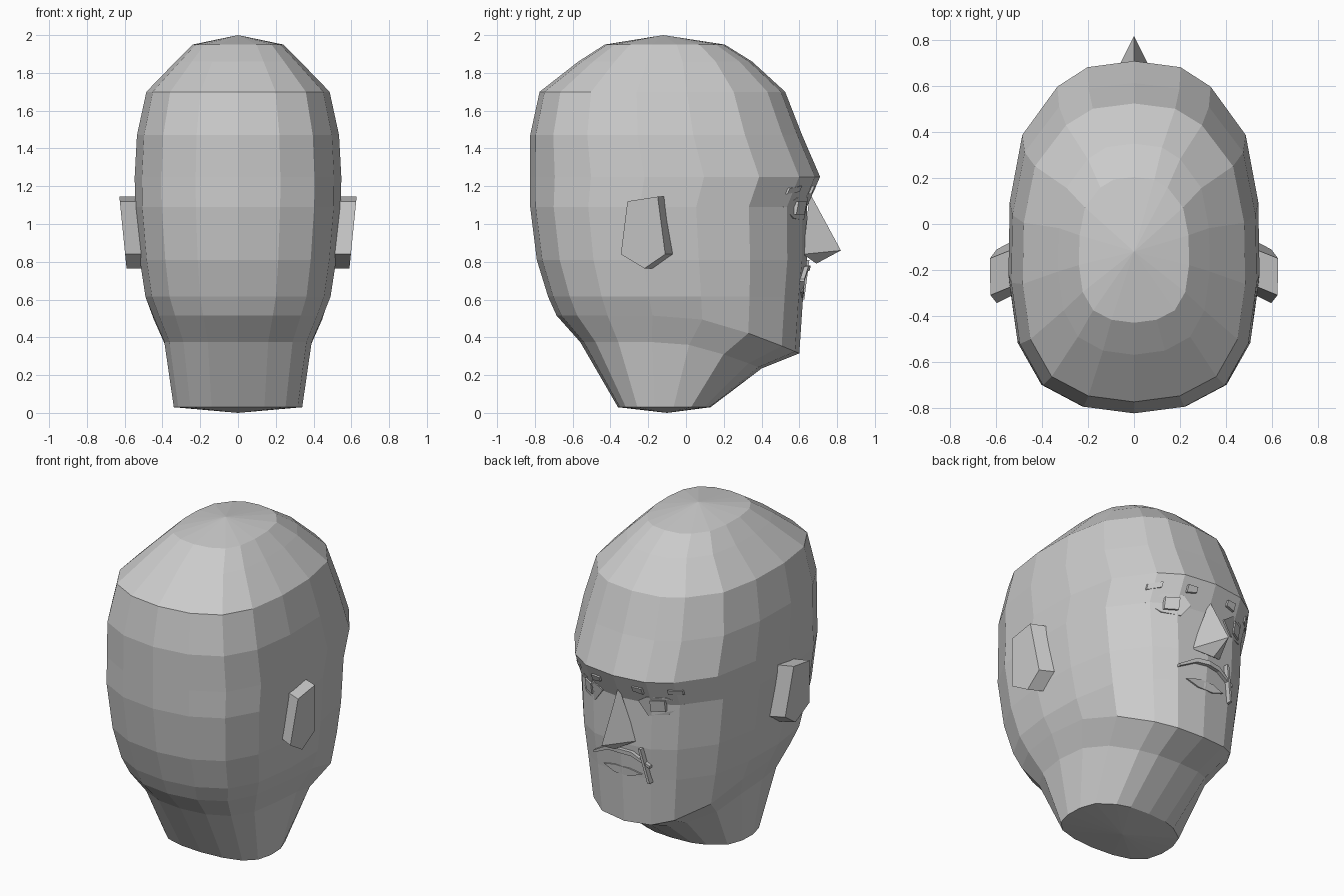
import bpy, bmesh

cube = bpy.data.objects.get("Cube")
if cube:
    bpy.data.objects.remove(cube)

grey = bpy.data.materials.new("plain_grey")
grey.use_nodes = True
COLOUR = (0.6, 0.6, 0.6, 1)
grey.diffuse_color = COLOUR
for node in grey.node_tree.nodes:
    if node.type == 'BSDF_PRINCIPLED':
        node.inputs["Base Color"].default_value = COLOUR


def finish(name, bm):
    bmesh.ops.recalc_face_normals(bm, faces=bm.faces)
    mesh = bpy.data.meshes.new(name)
    bm.to_mesh(mesh)
    bm.free()
    mesh.materials.append(grey)
    obj = bpy.data.objects.new(name, mesh)
    bpy.context.collection.objects.link(obj)
    return obj


def bridge(bm, a, b):
    for i in range(len(a)):
        j = (i + 1) % len(a)
        bm.faces.new((a[i], a[j], b[j], b[i]))


def prism(name, back, front):
    """Solid between two matching outlines."""
    bm = bmesh.new()
    a = [bm.verts.new(p) for p in back]
    b = [bm.verts.new(p) for p in front]
    bridge(bm, a, b)
    bm.faces.new(a)
    bm.faces.new(b)
    return finish(name, bm)


# Unit cross-section: half outline from back to face, then mirrored
half = [(0, -1), (.41, -.96), (.74, -.83), (.93, -.58), (1, -.21),
        (.99, .2), (.89, .58), (.61, .855), (.37, .965), (0, 1)]
section = half + [(-x, y) for x, y in half[-2:0:-1]]

# Rings: side height, face height, half width, back y, face y
rings = [(.03, .03, .34, -.36, .13),
         (.375, .235, .39, -.56, .40),
         (.515, .315, .45, -.685, .60),
         (.615, .615, .49, -.73, .62),
         (.81, .81, .52, -.79, .64),
         (1.09, 1.09, .545, -.825, .64),
         (1.25, 1.25, .547, -.825, .71),
         (1.47, 1.47, .535, -.825, .615),
         (1.70, 1.70, .485, -.775, .525),
         (1.86, 1.86, .33, -.57, .35),
         (1.95, 1.95, .24, -.43, .205)]

# Head and neck
bm = bmesh.new()
loops = []
for side_z, face_z, width, back, face in rings:
    mid, depth = (back + face) / 2, (face - back) / 2
    loops.append([bm.verts.new((x * width, mid + y * depth,
                  side_z + (face_z - side_z) * max(0, y) ** 1.4))
                  for x, y in section])
for low, high in zip(loops, loops[1:]):
    bridge(bm, low, high)
for loop, tip in ((loops[0], (0, -.1, 0)), (loops[-1], (0, -.12, 2))):
    apex = bm.verts.new(tip)
    for i in range(len(loop)):
        bm.faces.new((loop[i - 1], loop[i], apex))
finish("head", bm)

# Ears
ear = [(-.31, 1.12), (-.15, 1.145), (-.11, .84), (-.22, .765), (-.345, .84)]
for side, label in ((1, "left"), (-1, "right")):
    prism(label + "_ear",
          [(side * .49, y + .055, z) for y, z in ear],
          [(side * (.59 + (z - .765) * .1), y, z) for y, z in ear])

# Nose
bm = bmesh.new()
bridge_top, tip, under, left, right = [bm.verts.new(p) for p in (
    (0, .655, 1.165), (0, .82, .86), (0, .69, .79), (.1, .62, .84), (-.1, .62, .84))]
for tri in ((bridge_top, left, tip), (bridge_top, tip, right), (left, under, tip),
            (tip, under, right), (bridge_top, right, left), (left, right, under)):
    bm.faces.new(tri)
finish("nose", bm)


def face_y(x, z):
    """Depth of the face surface, including the slope under the brow."""
    x = abs(x)
    across = .64 - .13 * x - .5 * max(0, x - .2) - .7 * max(0, x - .33)
    return across + .44 * max(0, z - 1.09) - .1 * max(0, .81 - z)


def relief(name, outline, proud):
    """Thin raised shape that follows the face."""
    prism(name, [(x, face_y(x, z) - .03, z) for x, z in outline],
          [(x, face_y(x, z) + proud, z) for x, z in outline])


# Eyes, irises and brow lumps
eye = [(.12, 1.10), (.18, 1.14), (.28, 1.14), (.35, 1.09), (.28, 1.03), (.18, 1.02)]
iris = [(.2, 1.12), (.27, 1.12), (.27, 1.05), (.2, 1.05)]
brow_inner = [(.11, 1.2), (.17, 1.2), (.17, 1.16), (.11, 1.17)]
brow_outer = [(.3, 1.2), (.36, 1.19), (.36, 1.16), (.3, 1.17)]
for side, label in ((1, "left"), (-1, "right")):
    for part, outline, proud in (("eye", eye, .008), ("iris", iris, .014),
                                 ("inner_brow", brow_inner, .015),
                                 ("outer_brow", brow_outer, .015)):
        relief(label + "_" + part, [(side * x, z) for x, z in outline], proud)

# Lips
for side, label in ((1, "left"), (-1, "right")):
    upper = [(0, .78), (.08, .775), (.19, .71), (.19, .695), (.08, .75), (0, .755)]
    relief(label + "_upper_lip", [(side * x, z) for x, z in upper], .022)
relief("lower_lip", [(-.13, .64), (-.05, .66), (.05, .66), (.13, .64),
                     (.05, .61), (-.05, .61)], .008)

# Small strip at the corner of the mouth
relief("mouth_strip", [(-.13, .81), (-.145, .81), (-.19, .6), (-.175, .6)], .03)
